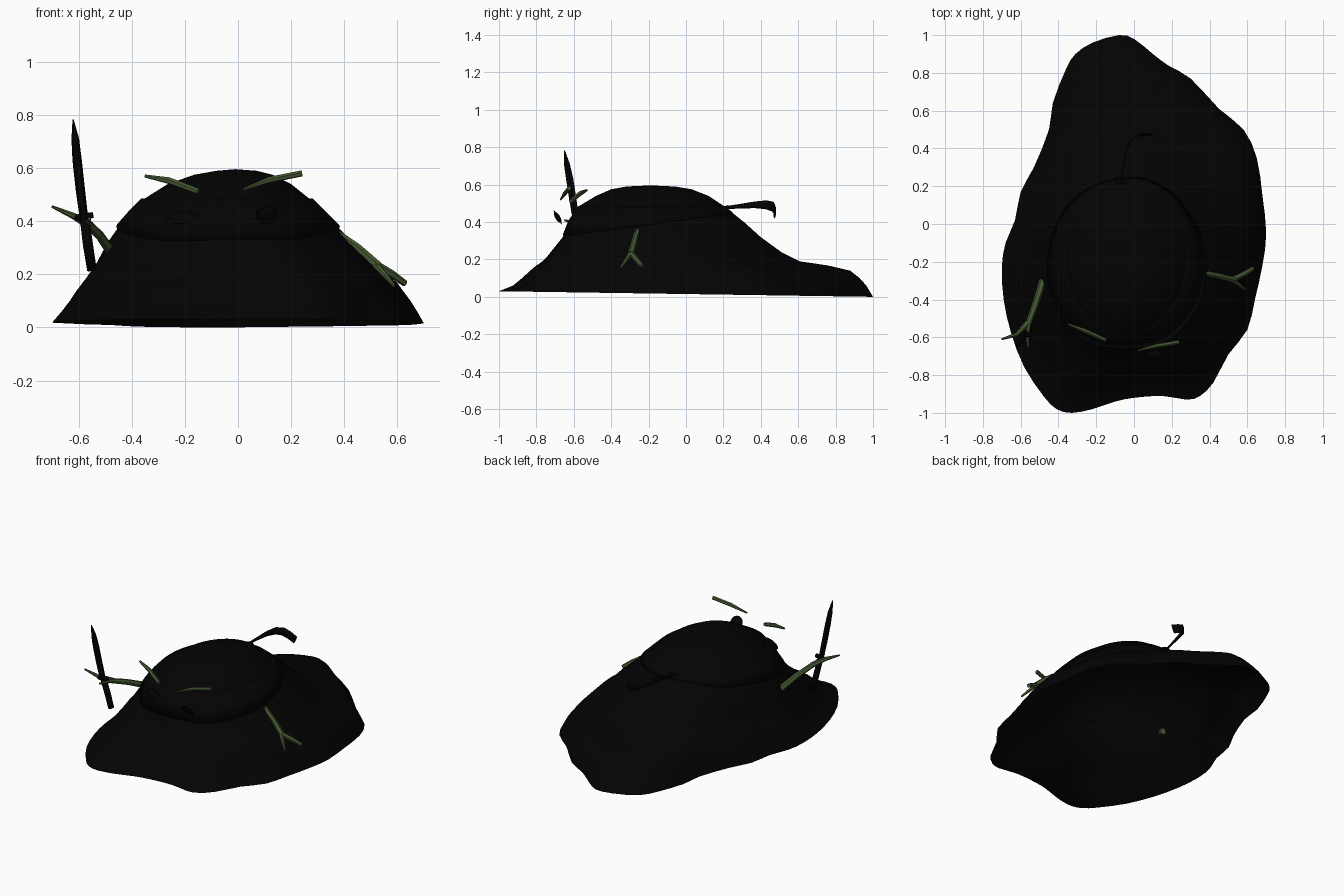
import bpy, bmesh, math
from mathutils import Vector

cube = bpy.data.objects.get("Cube")
if cube:
    bpy.data.objects.remove(cube, do_unlink=True)


def material(name, colour):
    mat = bpy.data.materials.new(name)
    mat.use_nodes = True
    mat.diffuse_color = (*colour, 1)
    bsdf = mat.node_tree.nodes["Principled BSDF"]
    bsdf.inputs["Base Color"].default_value = (*colour, 1)
    return mat


BLACK = material("soft black", (0.001, 0.001, 0.001))
GREEN = material("twig green", (0.06, 0.1, 0.033))


def mesh_object(name, verts, faces, mat, smooth=True):
    mesh = bpy.data.meshes.new(name)
    mesh.from_pydata(verts, [], faces)
    bm = bmesh.new()
    bm.from_mesh(mesh)
    bmesh.ops.remove_doubles(bm, verts=bm.verts, dist=.0001)
    bmesh.ops.recalc_face_normals(bm, faces=bm.faces)
    bm.to_mesh(mesh)
    bm.free()
    mesh.materials.append(mat)
    for poly in mesh.polygons:
        poly.use_smooth = smooth
    obj = bpy.data.objects.new(name, mesh)
    bpy.context.collection.objects.link(obj)
    return obj


def loft(name, rings, mat, smooth=True, caps=False):
    n, count = len(rings[0]), len(rings)
    verts = [p for ring in rings for p in ring]
    faces = []
    for r in range(count - 1):
        a, b = r * n, (r + 1) * n
        for i in range(n):
            j = (i + 1) % n
            faces.append((a + i, a + j, b + j, b + i))
    if caps:
        faces += [tuple(range(n)), tuple(range((count - 1) * n, count * n))]
    return mesh_object(name, verts, faces, mat, smooth)


def tube(name, path, radii, mat, sides=8, flat=1.0, side_hint=(0, 0, 1), smooth=True):
    """Tapered tube along a path; flat thins it across the hint direction."""
    pts = [Vector(p) for p in path]
    rings = []
    for k, p in enumerate(pts):
        along = (pts[min(k + 1, len(pts) - 1)] - pts[max(k - 1, 0)]).normalized()
        u = along.cross(Vector(side_hint)).normalized()
        v = u.cross(along)
        angles = [math.tau * s / sides for s in range(sides)]
        rings.append([p + radii[k] * (u * math.cos(a) * flat + v * math.sin(a)) for a in angles])
    return loft(name, rings, mat, smooth, caps=True)


def rounded(points):
    """Closed outline with a smoothly placed extra point on every side."""
    pts = [Vector(p) for p in points]
    result = []
    for i, p in enumerate(pts):
        q, before, after = pts[(i + 1) % len(pts)], pts[i - 1], pts[(i + 2) % len(pts)]
        result += [p, (p + q) * .5625 - (before + after) * .0625]
    return result


# Uneven skirt outline of the mound
OUTLINE = rounded([
    (-.08, 1), (0, .98), (.1, .9), (.18, .84), (.3, .77), (.45, .61), (.58, .5),
    (.65, .35), (.68, .15), (.7, -.05), (.68, -.22), (.64, -.4), (.6, -.56),
    (.5, -.69), (.42, -.84), (.35, -.91), (.28, -.93), (.15, -.91), (0, -.92),
    (-.1, -.94), (-.22, -.98), (-.33, -1), (-.41, -.98), (-.48, -.91), (-.58, -.76),
    (-.65, -.58), (-.69, -.4), (-.7, -.23), (-.68, -.1), (-.63, .02), (-.6, .17),
    (-.53, .3), (-.45, .5), (-.43, .64), (-.36, .82), (-.31, .9), (-.22, .96)])

# Height, x range, y range, roundness, pinch of the back corners
LEVELS = [(.015, -.7, .7, -1, 1, 0, 0), (.06, -.665, .675, -.93, .965, .05, .01),
          (.1, -.635, .65, -.885, .93, .1, .02), (.14, -.61, .62, -.85, .88, .2, .03),
          (.168, -.59, .6, -.82, .76, .3, .05), (.19, -.575, .57, -.79, .61, .45, .05),
          (.24, -.54, .525, -.74, .51, .65, .05), (.32, -.495, .435, -.665, .4, .85, .02),
          (.4, -.435, .355, -.63, .31, 1, 0), (.48, -.36, .275, -.58, .21, 1, 0),
          (.54, -.265, .2, -.48, .12, 1, 0), (.575, -.165, .13, -.4, .03, 1, 0),
          (.59, -.08, .07, -.32, -.06, 1, 0)]


def surface(i, z, out=0.0):
    """Point on the mound at outline index i and height z."""
    k = 0
    while k < len(LEVELS) - 2 and LEVELS[k + 1][0] < z:
        k += 1
    low, high = LEVELS[k], LEVELS[k + 1]
    f = (z - low[0]) / (high[0] - low[0])
    _, x0, x1, y0, y1, mix, pinch = [a + (b - a) * f for a, b in zip(low, high)]
    ox, oy = OUTLINE[i]
    angle = math.atan2(oy, ox / .7)
    shrink = 1 - pinch * math.sin(2 * angle) ** 2 if oy > 0 else 1
    nx = (ox / .7 * (1 - mix) + math.cos(angle) * mix) * shrink
    ny = (oy * (1 - mix) + math.sin(angle) * mix) * shrink
    return Vector(((x0 + x1) / 2 + nx * ((x1 - x0) / 2 + out),
                   (y0 + y1) / 2 + ny * ((y1 - y0) / 2 + out), z))


# Mound body: open underneath, with a slightly tilted hem
N = len(OUTLINE)
rings = [[surface(i, level[0]) for i in range(N)] for level in LEVELS]
for p in rings[0]:
    p.z -= .015 * p.y
rings.append([Vector((-.01, -.19, .596))] * N)
loft("body", rings, BLACK)

# Mask band: broad over the face, standing off at the temples, close at the back
band = [[], [], [], [], []]
for i in range(N):
    ox, oy = OUTLINE[i]
    t = (oy + 1) / 2
    low, high = .325 + .13 * t, .485
    out = .004 + .016 * abs(ox) * (1.3 - t)
    steps = [(low, .001), (low, out), ((low + high) / 2, out), (high, out), (high, .001)]
    for ring, (z, offset) in zip(band, steps):
        ring.append(surface(i, z, offset))
loft("mask_band", band, BLACK)

# Loose band end and knot behind the head
tube("band_tail", [(-.075, .2, .475), (-.06, .29, .485), (-.045, .37, .492), (-.025, .43, .492),
                   (.005, .465, .482), (.045, .474, .465), (.09, .474, .445)],
     [.008, .012, .018, .024, .027, .028, .028], BLACK, flat=.25)
tube("band_knot", [(-.1, .22, .475), (-.07, .22, .48), (-.04, .22, .475)],
     [.006, .01, .006], BLACK)


# Eyes: rim rings with domed lenses
def eye(name, centre, axis, width, height):
    rot = Vector(axis).to_track_quat("Z", "Y").to_euler()
    bpy.ops.mesh.primitive_torus_add(major_segments=24, minor_segments=8, major_radius=1,
                                     minor_radius=.2, location=centre, rotation=rot)
    rim = bpy.context.object
    rim.name = name + "_rim"
    bpy.ops.mesh.primitive_uv_sphere_add(segments=16, ring_count=8, radius=.9,
                                         location=centre, rotation=rot)
    lens = bpy.context.object
    lens.name = name + "_lens"
    for part in (rim, lens):
        part.scale = (width, height, .015)
        part.data.materials.append(BLACK)
        for poly in part.data.polygons:
            poly.use_smooth = True


eye("left_eye", (.11, -.686, .425), (0, -.86, -.5), .036, .036)
eye("right_eye", (-.21, -.59, .41), (-.3, -.9, .2), .06, .028)

# Twig arms and brows
twigs = {
    "right_arm": ([(-.482, -.3, .29), (-.52, -.42, .345), (-.56, -.53, .385)],
                  [.02, .018, .016]),
    "right_arm_finger_outer": ([(-.56, -.52, .385), (-.62, -.585, .42), (-.7, -.61, .455)],
                               [.016, .012, .005]),
    "right_arm_finger_inner": ([(-.555, -.52, .385), (-.565, -.59, .395), (-.56, -.65, .41)],
                               [.014, .01, .006]),
    "left_arm": ([(.375, -.26, .352), (.45, -.275, .3), (.53, -.295, .23)],
                 [.015, .016, .017]),
    "left_arm_finger_back": ([(.52, -.295, .235), (.58, -.265, .2), (.63, -.235, .165)],
                             [.016, .015, .012]),
    "left_arm_finger_front": ([(.52, -.295, .235), (.56, -.325, .19), (.59, -.35, .155)],
                              [.014, .01, .006]),
    "right_brow": ([(-.35, -.53, .57), (-.26, -.565, .553), (-.15, -.615, .512)],
                   [.006, .013, .012]),
    "left_brow": ([(.02, -.67, .52), (.12, -.645, .556), (.24, -.625, .58)],
                  [.005, .012, .012]),
}
for name, (path, radii) in twigs.items():
    tube(name, path, radii, GREEN, sides=6, side_hint=(.1, .3, 1), smooth=False)

# Sword: grip, crossguard and curved blade
tube("sword_grip", [(-.55, -.545, .215), (-.565, -.56, .31), (-.578, -.585, .41)],
     [.018, .019, .018], BLACK, side_hint=(0, 1, 0))
tube("sword_guard", [(-.615, -.585, .413), (-.58, -.585, .416), (-.545, -.585, .424)],
     [.012, .018, .012], BLACK, sides=6)
tube("sword_blade", [(-.58, -.587, .41), (-.594, -.605, .52), (-.606, -.622, .63),
                     (-.613, -.637, .71), (-.621, -.65, .782)],
     [.02, .022, .022, .018, .003], BLACK, sides=6, flat=.8, side_hint=(0, 1, 0), smooth=False)
